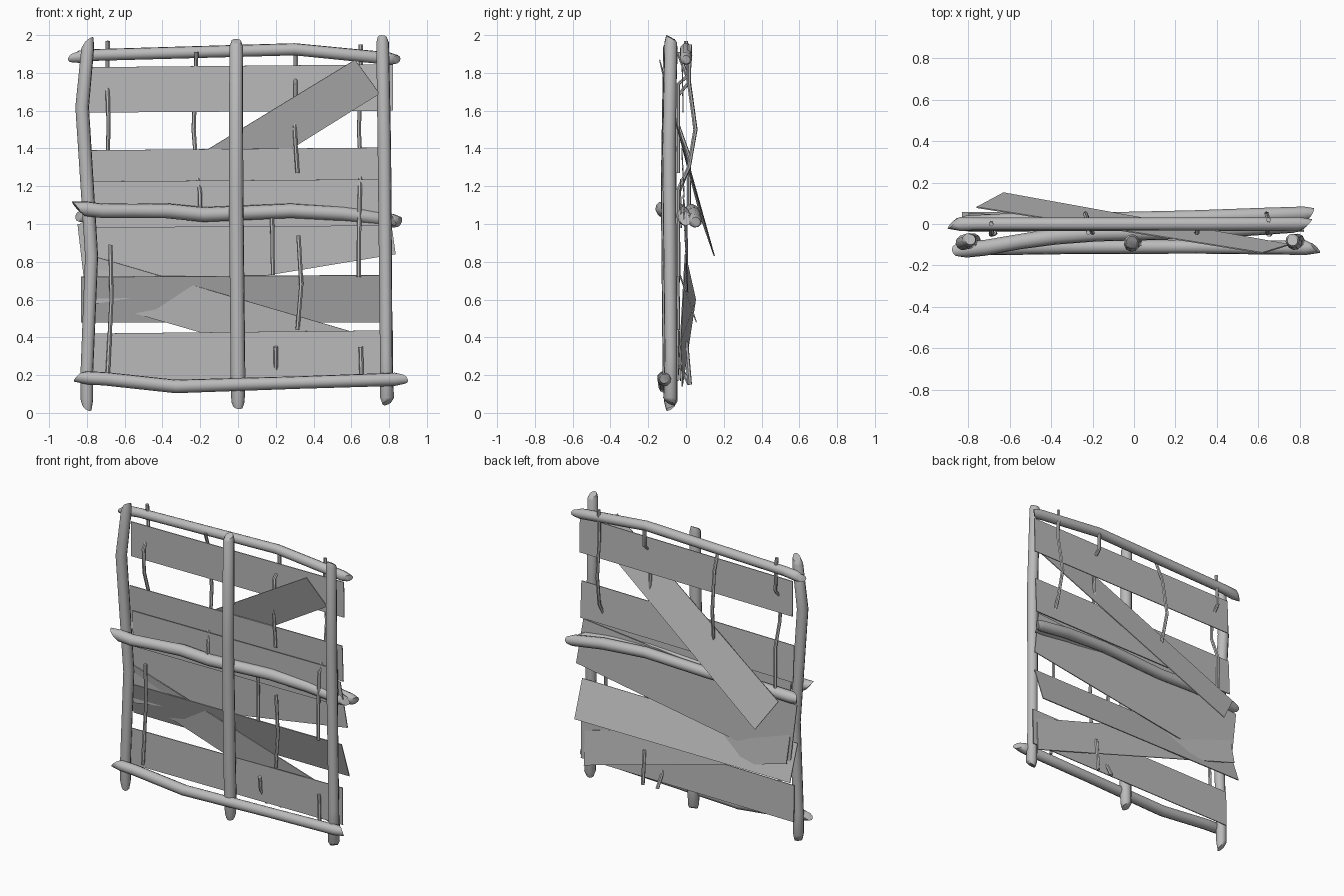
import bpy, bmesh, math, random
from mathutils import Vector

random.seed(4)
cube = bpy.data.objects.get("Cube")
if cube:
    bpy.data.objects.remove(cube, do_unlink=True)

# One weathered grey wood colour
wood = bpy.data.materials.new("grey_wood")
wood.use_nodes = True
wood.diffuse_color = (0.5, 0.5, 0.5, 1)
wood.node_tree.nodes["Principled BSDF"].inputs["Base Color"].default_value = (0.5, 0.5, 0.5, 1)


def finish(name, bm):
    bmesh.ops.recalc_face_normals(bm, faces=bm.faces)
    mesh = bpy.data.meshes.new(name)
    bm.to_mesh(mesh)
    bm.free()
    mesh.materials.append(wood)
    obj = bpy.data.objects.new(name, mesh)
    bpy.context.collection.objects.link(obj)
    return obj


def stick(name, path, radius, sides=10, chip=0.0):
    """Sweep a round section along the path, with chipped slanted ends."""
    pts = [Vector(p) for p in path]
    if chip:  # short tapered stub at both ends
        a = (pts[1] - pts[0]).normalized() * chip
        b = (pts[-2] - pts[-1]).normalized() * chip
        pts = [pts[0], pts[0] + a] + pts[1:-1] + [pts[-1] + b, pts[-1]]
    main = (pts[-1] - pts[0]).normalized()
    side = main.orthogonal().normalized()
    up = main.cross(side)
    bm = bmesh.new()
    rings = []
    for i, p in enumerate(pts):
        end = i in (0, len(pts) - 1)
        r = radius * (0.75 if end and chip else random.uniform(0.98, 1.1))
        phase = random.uniform(0, math.tau)
        inward = main if i == 0 else -main
        ring = []
        for k in range(sides):
            t = math.tau * k / sides
            v = p + (side * math.cos(t) + up * math.sin(t)) * r
            if end:
                v += inward * chip * 0.35 * (1 + math.cos(t - phase))
            ring.append(bm.verts.new(v))
        rings.append(ring)
    for lo, hi in zip(rings, rings[1:]):
        for k in range(sides):
            n = (k + 1) % sides
            bm.faces.new((lo[k], lo[n], hi[n], hi[k]))
    bm.faces.new(rings[0])
    bm.faces.new(rings[-1])
    obj = finish(name, bm)
    bpy.ops.object.select_all(action='DESELECT')
    obj.select_set(True)
    bpy.context.view_layer.objects.active = obj
    bpy.ops.object.shade_smooth_by_angle(angle=math.radians(40))


def plank(name, corners):
    """Thin board spanning four corners."""
    bm = bmesh.new()
    bm.faces.new([bm.verts.new(c) for c in corners])
    obj = finish(name, bm)
    mod = obj.modifiers.new("thickness", 'SOLIDIFY')
    mod.thickness = 0.006
    mod.offset = 0


def board(name, left, right, y_top, y_low, x0=-0.81, x1=0.81):
    """Crosswise board; left and right are (low, high) heights."""
    plank(name, [(x0, y_low, left[0]), (x1, y_low, right[0]),
                 (x1, y_top, right[1]), (x0, y_top, left[1])])


# Upright posts
stick("right_post", [(-0.80, -0.08, 0.01), (-0.80, -0.08, 0.22), (-0.775, -0.08, 0.83),
                     (-0.825, -0.09, 1.62), (-0.79, -0.075, 1.99)], 0.034, chip=0.06)
stick("middle_post", [(0, -0.08, 0.02), (0, -0.085, 0.2), (-0.01, -0.095, 1.2),
                      (-0.01, -0.085, 1.98)], 0.036, chip=0.04)
stick("left_post", [(0.79, -0.085, 0.04), (0.785, -0.08, 0.3), (0.775, -0.09, 1.4),
                    (0.765, -0.08, 2.0)], 0.034, chip=0.04)

# Crosswise rails
stick("top_rail", [(-0.90, 0, 1.88), (-0.75, 0, 1.895), (0.3, 0.0, 1.925),
                   (0.86, 0, 1.87)], 0.031, chip=0.06)
stick("front_middle_rail", [(-0.88, -0.13, 1.09), (-0.72, -0.115, 1.07), (-0.55, -0.085, 1.07),
                            (-0.38, -0.06, 1.07), (-0.18, -0.045, 1.05), (0.28, -0.035, 1.07),
                            (0.55, -0.02, 1.055), (0.84, 0.0, 1.02)], 0.038, chip=0.07)
stick("back_middle_rail", [(-0.86, 0.0, 1.04), (-0.5, 0.02, 1.06), (-0.2, 0.02, 1.05),
                           (0.28, 0.03, 1.07), (0.6, 0.04, 1.05), (0.87, 0.05, 1.01)],
      0.036, chip=0.05)
stick("bottom_rail", [(-0.87, -0.12, 0.19), (-0.7, -0.115, 0.18), (-0.33, -0.11, 0.14),
                      (0.3, -0.11, 0.16), (0.9, -0.115, 0.18)], 0.033, chip=0.07)

# Boards
board("top_board", (1.59, 1.83), (1.60, 1.845), -0.02, -0.015, -0.80, 0.82)
board("upper_board", (1.14, 1.39), (1.155, 1.405), -0.022, -0.01)
board("centre_board", (0.98, 1.225), (0.99, 1.237), -0.03, -0.025, -0.78, 0.78)
plank("wide_board", [(-0.80, 0.012, 0.57), (0.835, 0.0, 0.84),
                     (0.79, -0.015, 1.15), (-0.85, 0.005, 1.0)])
board("lower_board", (0.48, 0.72), (0.48, 0.73), -0.03, 0.055, -0.83, 0.81)
plank("slanted_board", [(-0.80, 0.05, 0.60), (0.79, -0.02, 0.14),
                        (0.79, -0.03, 0.375), (-0.80, -0.004, 0.84)])
board("bottom_board", (0.17, 0.42), (0.18, 0.437), -0.035, -0.03, -0.80, 0.82)
plank("loose_diagonal_board", [(0.62, -0.14, 1.87), (0.75, -0.10, 1.69),
                               (-0.63, 0.15, 0.83), (-0.76, 0.08, 1.03)])

# Twigs woven in front of and behind the boards
FRONT, BACK = -0.042, 0.015
twigs = [
    [(-0.69, 0, 1.97), (-0.69, BACK, 1.75), (-0.69, FRONT, 1.68), (-0.685, FRONT, 1.52),
     (-0.69, BACK, 1.36), (-0.69, BACK, 1.0)],
    [(-0.675, FRONT, 0.89), (-0.67, -0.045, 0.6), (-0.69, -0.05, 0.2)],
    [(-0.22, FRONT, 1.91), (-0.225, BACK, 1.76), (-0.235, 0.05, 1.5), (-0.22, BACK, 1.3),
     (-0.2, FRONT, 1.16), (-0.2, FRONT, 1.05)],
    [(0.305, BACK, 1.92), (0.305, BACK, 1.79), (0.305, FRONT, 1.74), (0.3, FRONT, 1.5),
     (0.315, FRONT, 1.27)],
    [(0.65, 0.02, 1.95), (0.65, BACK, 1.75), (0.64, 0.05, 1.5), (0.65, BACK, 1.3),
     (0.645, FRONT, 1.18), (0.64, FRONT, 0.9), (0.64, FRONT, 0.72)],
    [(0.65, -0.05, 0.35), (0.655, -0.05, 0.17)],
    [(0.18, FRONT, 1.06), (0.185, FRONT, 0.73)],
    [(0.2, -0.05, 0.35), (0.2, -0.04, 0.26), (0.205, 0.02, 0.15)],
    [(0.32, FRONT, 0.94), (0.335, -0.045, 0.68), (0.315, FRONT, 0.44)],
    [(0.315, 0.0, 0.38), (0.315, 0.02, 0.15)],
]
for i, path in enumerate(twigs):
    stick("twig_%d" % (i + 1), path, 0.011, sides=6)
